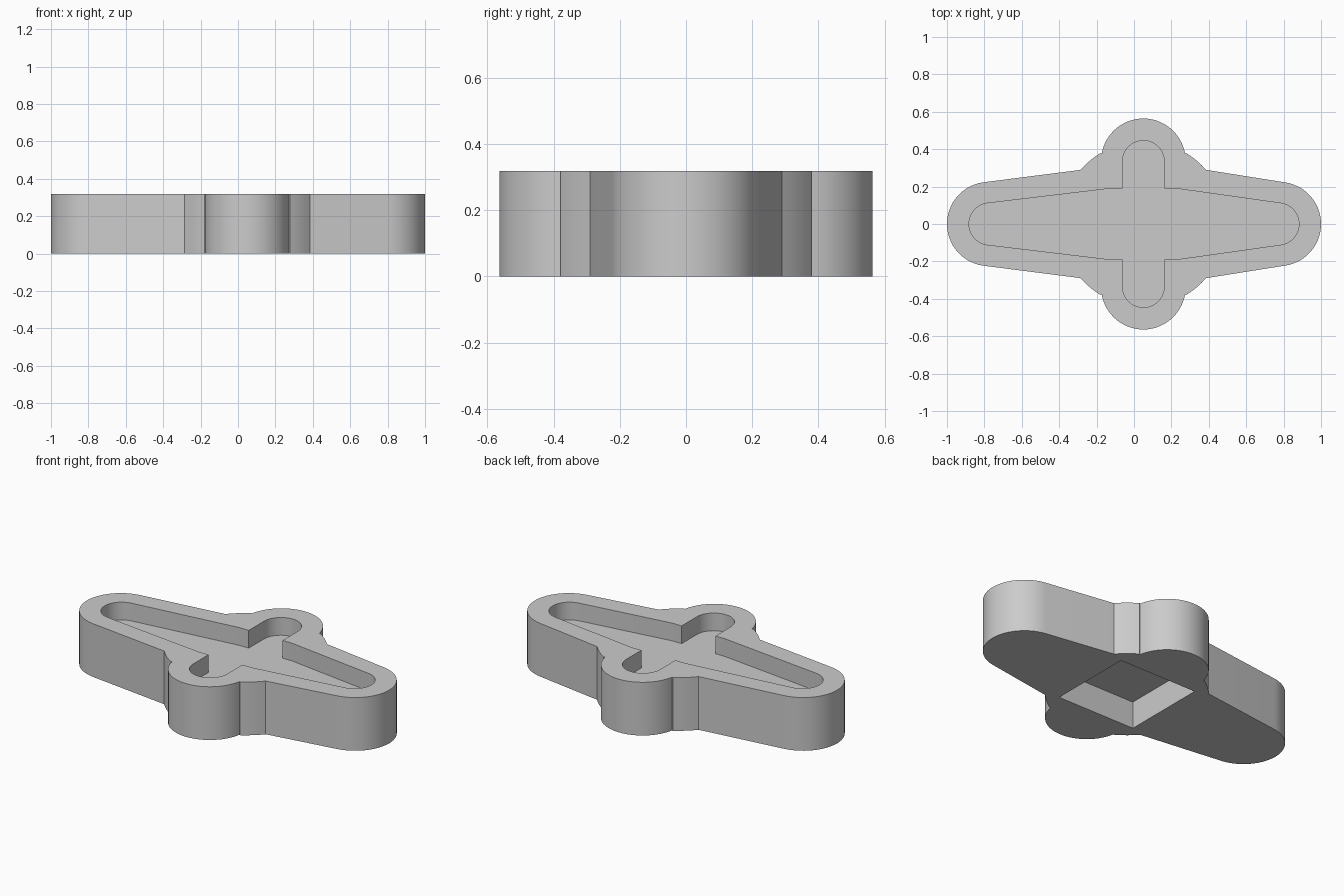
import bpy
import bmesh
from math import sin, cos, radians, atan2, degrees

if "Cube" in bpy.data.objects:
    bpy.data.objects.remove(bpy.data.objects["Cube"])

HEIGHT = 0.318
HUB_X = 0.05        # centre line of the cross arms
END_X, CROSS_Y = 0.775, 0.338


def arc(cx, cy, r, a0, a1, n):
    """Points on an arc, angles in degrees."""
    return [(cx + r * cos(radians(a0 + (a1 - a0) * i / n)),
             cy + r * sin(radians(a0 + (a1 - a0) * i / n))) for i in range(n + 1)]


def mirrored(half):
    """Close an upper half outline by mirroring it across y = 0."""
    lower = [(x, -y) for x, y in reversed(half) if abs(y) > 1e-5]
    return half + lower


def prism(name, outline, z0, z1):
    bm = bmesh.new()
    face = bm.faces.new([bm.verts.new((x, y, z0)) for x, y in outline])
    ext = bmesh.ops.extrude_face_region(bm, geom=[face])
    top = [v for v in ext["geom"] if isinstance(v, bmesh.types.BMVert)]
    bmesh.ops.translate(bm, verts=top, vec=(0, 0, z1 - z0))
    bmesh.ops.recalc_face_normals(bm, faces=bm.faces)
    mesh = bpy.data.meshes.new(name)
    bm.to_mesh(mesh)
    bm.free()
    obj = bpy.data.objects.new(name, mesh)
    bpy.context.collection.objects.link(obj)
    return obj


def hub_angle(x, y):
    return degrees(atan2(y, x - HUB_X))


# Outer outline: rounded ends, tapered sides, hub arcs and cross lobes
HUB_R = 0.443
a_low, a_high = hub_angle(0.385, 0.289), hub_angle(0.278, 0.379)
outer = mirrored(
    arc(END_X, 0, 0.225, 0, 81.5, 14)
    + arc(HUB_X, 0, HUB_R, a_low, a_high, 4)
    + arc(HUB_X, CROSS_Y, 0.226, 10, 170, 28)
    + arc(HUB_X, 0, HUB_R, 180 - a_high, 180 - a_low, 4)
    + arc(-END_X, 0, 0.225, 97, 180, 14))

# Top pocket: the same cross shape, inset, with straight slots
pocket_outline = mirrored(
    arc(END_X - 0.005, 0, 0.112, 0, 81.5, 12)
    + [(0.225, 0.19), (HUB_X + 0.112, 0.19)]
    + arc(HUB_X, CROSS_Y - 0.004, 0.112, 0, 180, 20)
    + [(HUB_X - 0.112, 0.19), (-0.125, 0.19)]
    + arc(-END_X + 0.005, 0, 0.112, 97, 180, 12))

# Square socket underneath
S = 0.26
socket_outline = [(HUB_X - S, -S), (HUB_X + S, -S), (HUB_X + S, S), (HUB_X - S, S)]

handle = prism("cross_handle_body", outer, 0, HEIGHT)
cutters = [prism("top_pocket_cutter", pocket_outline, 0.212, HEIGHT + 0.1),
           prism("bottom_socket_cutter", socket_outline, -0.1, 0.163)]
for cutter in cutters:
    cutter.hide_render = True
    mod = handle.modifiers.new(cutter.name, 'BOOLEAN')
    mod.operation = 'DIFFERENCE'
    mod.solver = 'EXACT'
    mod.object = cutter

# Apply the cuts and remove the cutters
bpy.context.view_layer.objects.active = handle
handle.select_set(True)
for cutter in cutters:
    cutter.select_set(False)
    bpy.ops.object.modifier_apply(modifier=cutter.name)
    bpy.data.objects.remove(cutter)

grey = bpy.data.materials.new("plain grey")
grey.diffuse_color = (0.6, 0.6, 0.6, 1)
grey.use_nodes = True
grey.node_tree.nodes["Principled BSDF"].inputs["Base Color"].default_value = grey.diffuse_color
handle.data.materials.clear()
handle.data.materials.append(grey)
bpy.ops.object.shade_smooth_by_angle(angle=radians(25))
